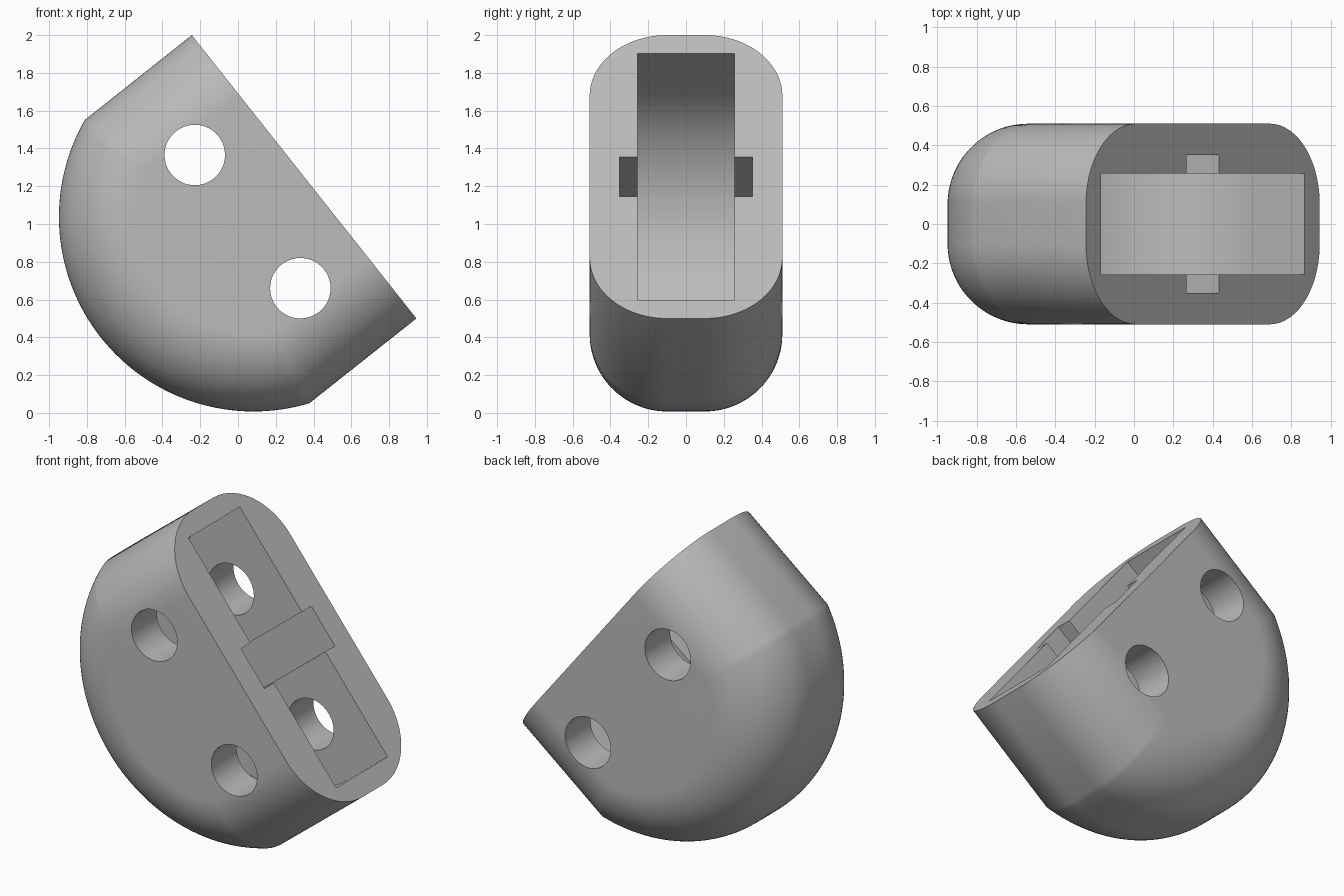
import bpy, bmesh, math
from mathutils import Matrix, Vector

cube = bpy.data.objects.get("Cube")
if cube:
    bpy.data.objects.remove(cube, do_unlink=True)

HALF_LENGTH = 0.957    # half length of the open flat face
HALF_WIDTH = 0.51
FILLET = 0.41          # rounding along the outer edges
ARC_RADIUS = 1.03      # curved belly
ARC_CENTRE = -0.342    # height of the belly centre below the flat face
TILT = Matrix.Translation((0.35, 0, 1.25)) @ Matrix.Rotation(math.radians(51.6), 4, 'Y')


def d_profile(half, radius, segments):
    """Flat top at z = 0, straight ends, circular belly, as (x, z) pairs."""
    limit = math.asin(min(1.0, half / radius))
    points = [(-half, 0.0)]
    for i in range(segments + 1):
        a = -limit + 2 * limit * i / segments
        points.append((radius * math.sin(a), ARC_CENTRE - radius * math.cos(a)))
    points.append((half, 0.0))
    return points


def loft(name, layers):
    """Skin a stack of (y, profile) layers and cap both ends."""
    bm = bmesh.new()
    rings = [[bm.verts.new((x, y, z)) for x, z in profile] for y, profile in layers]
    n = len(rings[0])
    for a, b in zip(rings, rings[1:]):
        for i in range(n):
            j = (i + 1) % n
            bm.faces.new((a[i], a[j], b[j], b[i]))
    bm.faces.new(rings[0])
    bm.faces.new(rings[-1])
    return finish(name, bm)


def finish(name, bm):
    bmesh.ops.recalc_face_normals(bm, faces=bm.faces)
    mesh = bpy.data.meshes.new(name)
    bm.to_mesh(mesh)
    bm.free()
    obj = bpy.data.objects.new(name, mesh)
    bpy.context.collection.objects.link(obj)
    return obj


def box(name, size, centre):
    bm = bmesh.new()
    bmesh.ops.create_cube(bm, size=1, matrix=Matrix.Translation(centre) @ Matrix.Diagonal((*size, 1)))
    return finish(name, bm)


def cross_hole(name, x, z, radius):
    bm = bmesh.new()
    place = Matrix.Translation((x, 0, z)) @ Matrix.Rotation(math.pi / 2, 4, 'X')
    bmesh.ops.create_cone(bm, cap_ends=True, segments=48, radius1=radius, radius2=radius,
                          depth=2, matrix=place)
    return finish(name, bm)


# Body: D-shaped profile with rounded outer edges
STEPS = 28
layers = []
for i in range(STEPS + 1):
    a = math.pi / 2 * (i / STEPS - 1)
    inset = FILLET * (1 - math.cos(a))
    y = -(HALF_WIDTH - FILLET) + FILLET * math.sin(a)
    layers.append((y, d_profile(HALF_LENGTH - inset, ARC_RADIUS - inset, 64)))
layers += [(-y, profile) for y, profile in reversed(layers)]
body = loft("block_body", layers)

# Cutters: wheel cavity, axle slot and two cross holes
cavity_profile = d_profile(0.833, 0.833, 64)
cavity_profile[0] = (-0.833, 0.1)
cavity_profile[-1] = (0.833, 0.1)
cutters = [
    loft("cavity_cutter", [(-0.257, cavity_profile), (0.257, cavity_profile)]),
    box("slot_cutter", (0.265, 0.704, 1.05), (0, 0, -0.425)),
]
for side, x in (("upper", -0.45), ("lower", 0.45)):
    cutters.append(cross_hole(side + "_hole_cutter", x, -0.382, 0.16))

bpy.ops.object.select_all(action='DESELECT')
bpy.context.view_layer.objects.active = body
body.select_set(True)
for cutter in cutters:
    cutter.hide_render = True
    mod = body.modifiers.new(cutter.name, 'BOOLEAN')
    mod.operation = 'DIFFERENCE'
    mod.solver = 'EXACT'
    mod.object = cutter
    bpy.ops.object.modifier_apply(modifier=mod.name)
for cutter in cutters:
    bpy.data.objects.remove(cutter, do_unlink=True)

# Tilt into place and shade
body.data.transform(TILT)
bpy.ops.object.shade_smooth_by_angle(angle=math.radians(30))

grey = bpy.data.materials.new("plain_grey")
grey.use_nodes = True
colour = (0.5, 0.5, 0.5, 1)
grey.diffuse_color = colour
grey.node_tree.nodes["Principled BSDF"].inputs["Base Color"].default_value = colour
body.data.materials.clear()
body.data.materials.append(grey)
